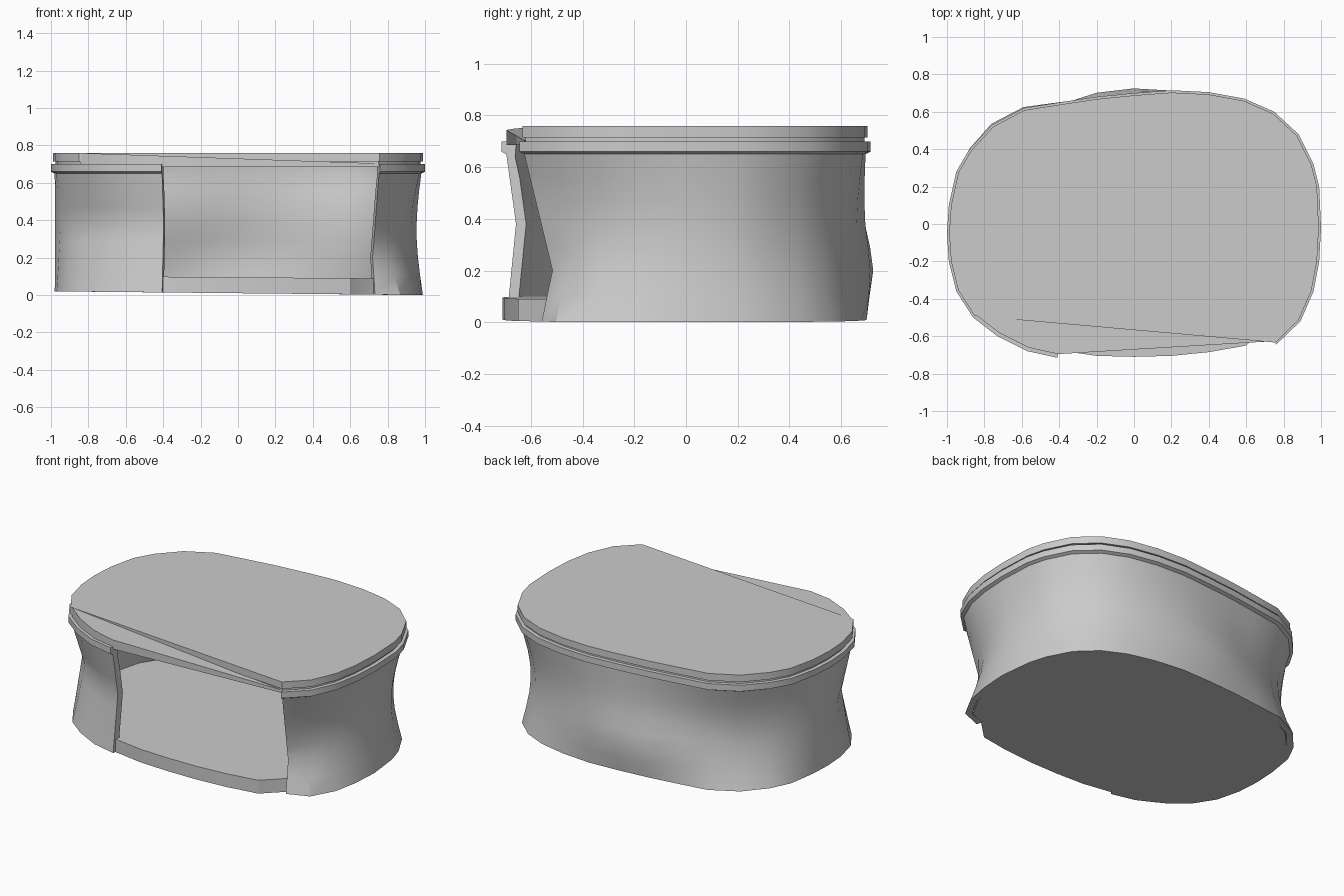
import bpy, bmesh
from math import sin, cos, atan2, pi, exp
from mathutils import Vector

cube = bpy.data.objects.get("Cube")
if cube:
    bpy.data.objects.remove(cube, do_unlink=True)

mat = bpy.data.materials.new("plain grey")
mat.use_nodes = True
grey = (0.6, 0.6, 0.6, 1)
mat.diffuse_color = grey
mat.node_tree.nodes["Principled BSDF"].inputs["Base Color"].default_value = grey

# Rim outline, counter-clockwise from the right end of the opening to its left end
RIM = [Vector(p) for p in (
    (.76, -.645), (.89, -.52), (.96, -.36), (.99, -.2), (1, -.02), (.99, .2), (.96, .32),
    (.88, .48), (.75, .6), (.59, .67), (.4, .705), (.2, .715), (0, .7), (-.2, .68),
    (-.4, .65), (-.59, .62), (-.76, .53), (-.88, .4), (-.95, .28), (-.99, .1),
    (-1, -.05), (-.99, -.2), (-.95, -.36), (-.86, -.5), (-.73, -.6), (-.57, -.68),
    (-.41, -.715))]
# Threshold of the opening
SILL = [Vector(p) for p in ((-.2, -.705), (0, -.71), (.2, -.705), (.4, -.685), (.6, -.65))]


def normals(path):
    out = []
    for i in range(len(path)):
        d = path[min(i + 1, len(path) - 1)] - path[max(i - 1, 0)]
        out.append(Vector((d.y, -d.x)).normalized())
    return out


NORMALS = normals(RIM)
NORMALS[0] = Vector((.3, -.95))     # the free end of the wall leans straight back


def inset(amount):
    return [p - n * amount for p, n in zip(RIM, NORMALS)]


def finish(bm, name):
    bmesh.ops.recalc_face_normals(bm, faces=bm.faces)
    mesh = bpy.data.meshes.new(name)
    bm.to_mesh(mesh)
    bm.free()
    mesh.materials.append(mat)
    obj = bpy.data.objects.new(name, mesh)
    bpy.context.collection.objects.link(obj)
    bpy.ops.object.select_all(action='DESELECT')
    obj.select_set(True)
    bpy.context.view_layer.objects.active = obj
    bpy.ops.object.shade_smooth_by_angle(angle=pi / 6)


def slab(name, outline, bottom, top):
    """Flat plate; bottom and top are heights as functions of x."""
    bm = bmesh.new()
    low = [bm.verts.new((p.x, p.y, bottom(p.x))) for p in outline]
    high = [bm.verts.new((p.x, p.y, top(p.x))) for p in outline]
    bm.faces.new(low)
    bm.faces.new(high)
    for i in range(len(low)):
        j = (i + 1) % len(low)
        bm.faces.new((low[i], low[j], high[j], high[i]))
    finish(bm, name)


def waist(p, z):
    """Inward pinch of the wall, strongest at the corners and bulging at the back."""
    a = atan2(p.y / .7, p.x)
    corner = sin(2 * a) ** 2
    t = z / .65
    depth = .08 * corner
    foot = 0
    if a > pi / 2:                  # back right: the foot spreads outward
        foot = -.03 * corner
    elif a > 0:                     # back left: shallow pinch
        depth = .045 * corner + .03 * cos(a) ** 2
        foot = .015 * corner
    elif a > -pi / 2:               # front left: deep pinch
        depth += .03 * cos(a) ** 2
        foot = -.01
    bulge = .05 * exp(-((a - 1.7) / .4) ** 2) * exp(-((z - .2) / .16) ** 2)
    if -2.9 < a < -pi / 2:          # creased pinch beside the opening
        shape = min(z / .38, (.65 - z) / .27)
    else:
        shape = sin(pi * t)
    body = .02 + depth * max(shape, 0) + foot * (1 - t) - bulge
    # Free end beside the opening is pinched lower down
    end = .02 + .115 * min((.65 - z) / .45, .6 + 2 * z)
    w = exp(-((a + .88) / .14) ** 2)
    return body * (1 - w) + end * w


# Hollow wall with its rim flange, swept around the outline
LEVELS = [.01, .1, .2, .29, .38, .47, .56, .65]
bm = bmesh.new()
rings = []
for p, n in zip(RIM, NORMALS):
    section = [(waist(p, z), z) for z in LEVELS]
    section += [(0, .66), (0, .7), (.06, .7), (.055, .64)]
    section += [(waist(p, z) + .04, z) for z in reversed(LEVELS[:-1])]
    ring = []
    for d, z in section:
        q = p - n * d
        ring.append(bm.verts.new((q.x, q.y, z - .01 * p.x if z == .01 else z)))
    rings.append(ring)
for a, b in zip(rings, rings[1:]):
    for i in range(len(a)):
        j = (i + 1) % len(a)
        bm.faces.new((a[i], b[i], b[j], a[j]))
bm.faces.new(rings[0])
bm.faces.new(rings[-1])
finish(bm, "wall")

# Floor plate, reaching forward as a low sill across the opening
base = [p - n * (max(waist(p, .01), waist(p, .1)) + .01) for p, n in zip(RIM, NORMALS)]
slab("floor", base + SILL, lambda x: .01 - .01 * x, lambda x: .095 - .008 * x)

# Lid: a raised plate ending in a straight chord, and a sloping plate in front of it
slab("lid_seam", inset(.025)[:-3], lambda x: .69, lambda x: .72)
slab("lid_top", inset(.012)[:-3], lambda x: .715, lambda x: .76)
slab("lid_front_plate", inset(.02)[-4:] + inset(.02)[:1],
     lambda x: .685, lambda x: .73 - .035 * x)
